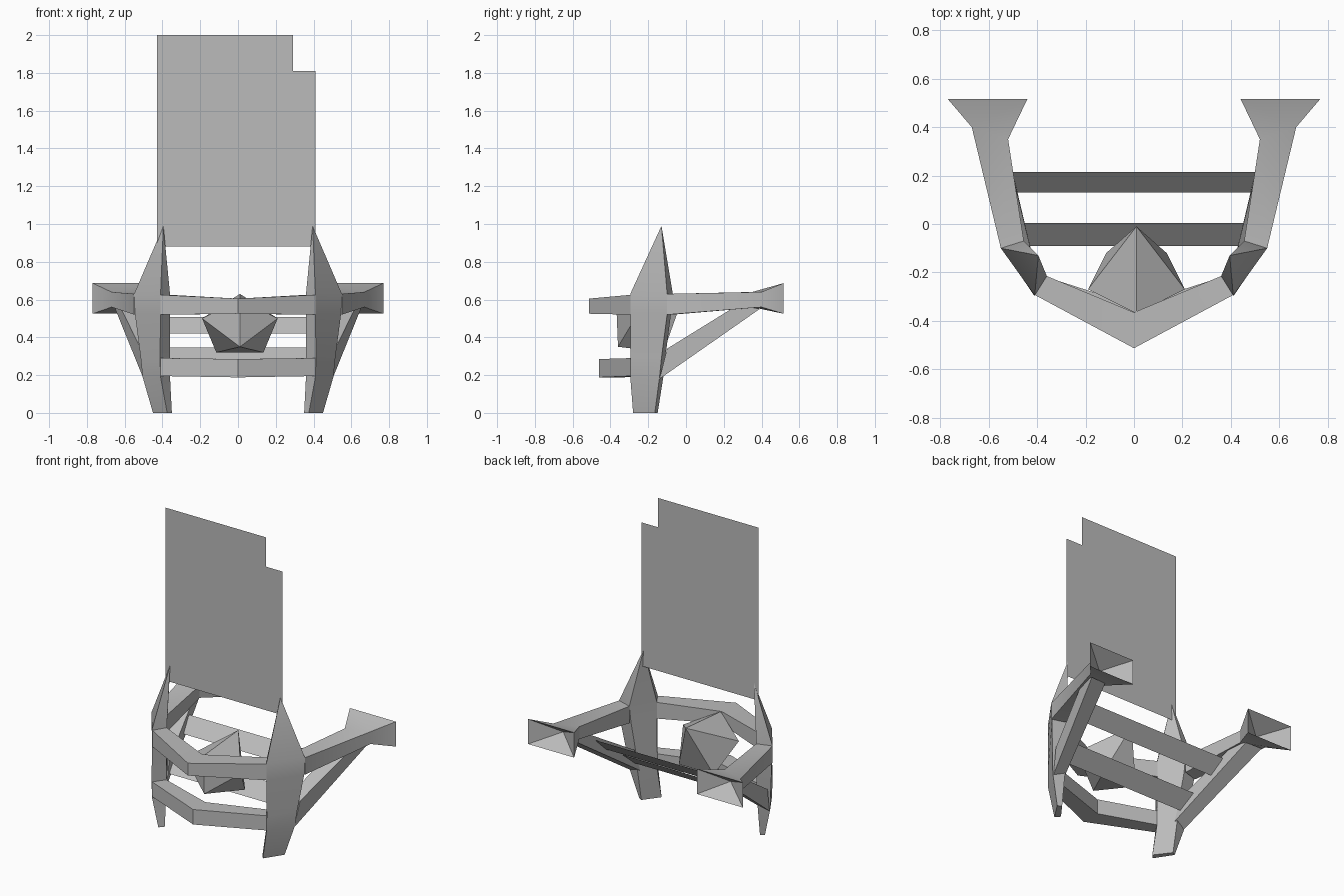
import bpy, bmesh, math
from mathutils import Vector

if "Cube" in bpy.data.objects:
    bpy.data.objects.remove(bpy.data.objects["Cube"])

grey = bpy.data.materials.new("grey")
grey.diffuse_color = (0.5, 0.5, 0.5, 1)
grey.use_nodes = True
grey.node_tree.nodes["Principled BSDF"].inputs["Base Color"].default_value = grey.diffuse_color


def finish(name, bm, smooth=False, mirror=False, closed=True):
    if closed:
        bmesh.ops.recalc_face_normals(bm, faces=bm.faces)
    me = bpy.data.meshes.new(name)
    bm.to_mesh(me)
    bm.free()
    me.materials.append(grey)
    ob = bpy.data.objects.new(name, me)
    bpy.context.collection.objects.link(ob)
    if mirror:
        ob.modifiers.new("mirror", 'MIRROR')
    if smooth:
        bpy.ops.object.select_all(action='DESELECT')
        ob.select_set(True)
        bpy.context.view_layer.objects.active = ob
        bpy.ops.object.shade_smooth_by_angle(angle=math.radians(30))
    return ob


def loft(name, rings, tip=None, cap_start=True, **kw):
    """Skin a row of four-sided rings; the end closes on a tip point or flat."""
    bm = bmesh.new()
    vs = [[bm.verts.new(p) for p in r] for r in rings]
    n = len(vs[0])
    for a, b in zip(vs, vs[1:]):
        for i in range(n):
            j = (i + 1) % n
            bm.faces.new((a[i], a[j], b[j], b[i]))
    if cap_start:
        bm.faces.new(vs[0][::-1])
    if tip:
        t = bm.verts.new(tip)
        for i in range(n):
            bm.faces.new((vs[-1][i], vs[-1][(i + 1) % n], t))
    else:
        bm.faces.new(vs[-1])
    return finish(name, bm, **kw)


def bar_ring(outer, inner, z0, z1):
    return [(*outer, z0), (*outer, z1), (*inner, z1), (*inner, z0)]


def sheet(name, pts):
    bm = bmesh.new()
    bm.faces.new([bm.verts.new(p) for p in pts])
    return finish(name, bm, closed=False)


# Pointed side posts: front corner, outer corner, back corner, inner corner
post = [
    (0.00, (.375, -.28), (.45, -.165), (.425, -.15), (.35, -.25)),
    (0.19, (.41, -.295), (.505, -.14), (.43, -.12), (.36, -.22)),
    (0.29, (.413, -.295), (.515, -.13), (.43, -.11), (.36, -.22)),
    (0.52, (.41, -.295), (.545, -.10), (.45, -.08), (.36, -.215)),
    (0.63, (.41, -.295), (.55, -.10), (.455, -.07), (.36, -.215)),
]
loft("side_post", [[(x, y, r[0]) for x, y in r[1:]] for r in post],
     tip=(.395, -.13, .99), smooth=True, mirror=True)

# Front rails, bent to a point in the middle
for name, end, mid in (
        ("upper_front_rail", ((.41, -.293), (.36, -.215), .52, .625),
         ((0, -.513), (0, -.365), .525, .605)),
        ("lower_front_rail", ((.41, -.293), (.36, -.22), .195, .29),
         ((0, -.46), (0, -.335), .188, .285))):
    left = ((-end[0][0], end[0][1]), (-end[1][0], end[1][1]), *end[2:])
    loft(name, [bar_ring(*left), bar_ring(*mid), bar_ring(*end)], smooth=True)

# Rear arms with a flared, hollow end
loft("rear_arm", [
    bar_ring((.55, -.10), (.455, -.07), .52, .63),
    bar_ring((.67, .40), (.52, .35), .56, .64),
    bar_ring((.77, .517), (.44, .517), .525, .687)],
    tip=(.60, .40, .605), smooth=True, mirror=True)

# Slanted braces from the posts up to the arms
loft("diagonal_brace", [
    [(.42, -.13, .20), (.50, -.14, .18), (.515, -.10, .34), (.43, -.09, .345)],
    [(.54, .38, .555), (.65, .39, .55), (.63, .28, .575), (.52, .28, .57)]],
    mirror=True)

# Two tilted slats between the braces
for name, y0, y1, z0, z1 in (("lower_slat", -.09, .005, .26, .345),
                             ("upper_slat", .13, .215, .42, .507)):
    sheet(name, [(-.5, y0, z0), (.5, y0, z0), (.5, y1, z1), (-.5, y1, z1)])

# Five-sided gem hung in the middle, leaning forward
bm = bmesh.new()
ring = [bm.verts.new(p) for p in (
    (.01, -.37, .60), (.21, -.27, .50), (.135, -.12, .32),
    (-.115, -.12, .32), (-.19, -.27, .50))]
for apex in ((.01, -.36, .35), (.01, -.01, .63)):
    v = bm.verts.new(apex)
    for i in range(5):
        bm.faces.new((ring[i], ring[(i + 1) % 5], v))
finish("centre_gem", bm)

# Tall flat back panel with a notched corner
sheet("tall_panel", [(x, -.13, z) for x, z in (
    (-.43, .88), (.41, .88), (.41, 1.81), (.29, 1.81), (.29, 2.0), (-.43, 2.0))])
